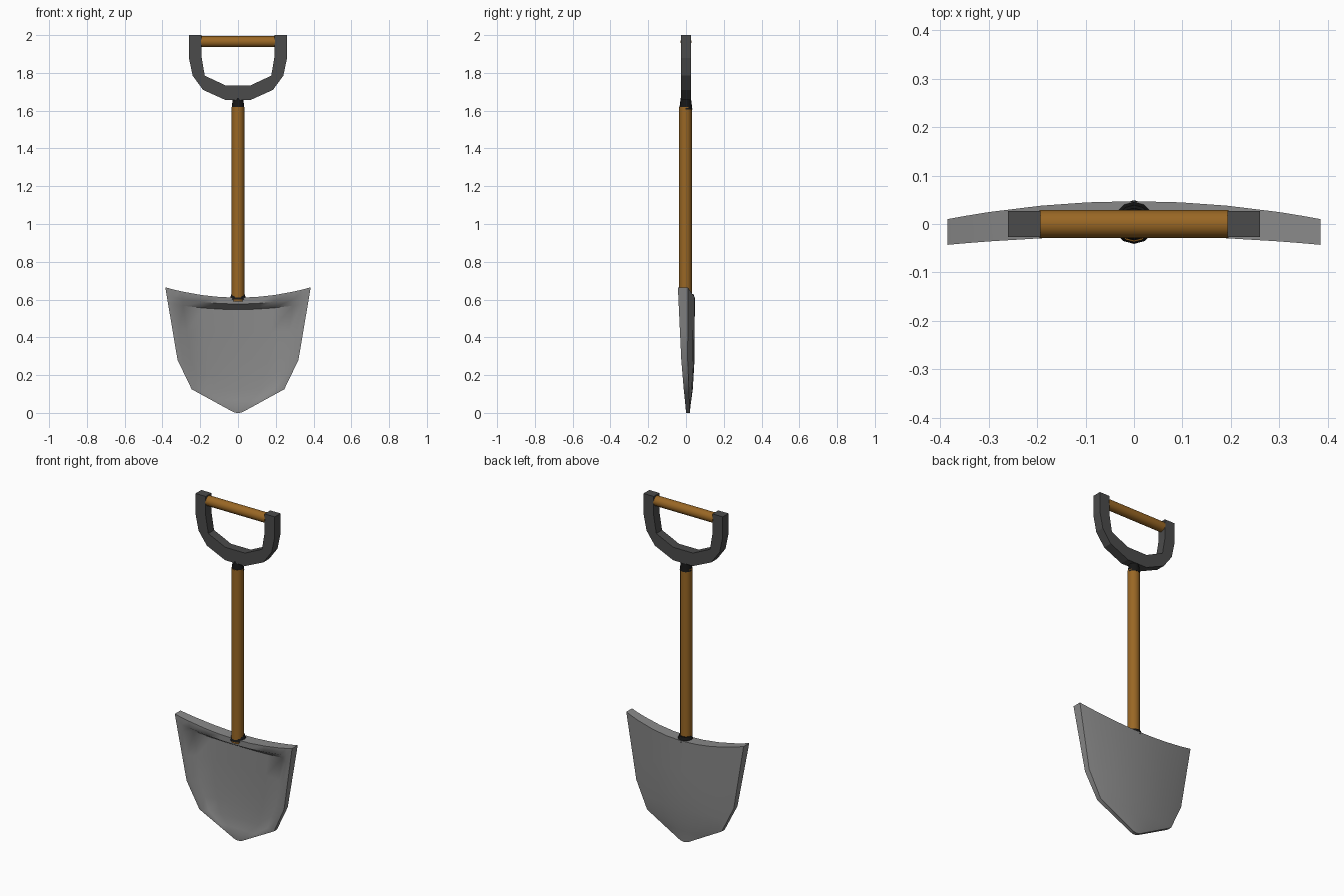
import bpy, bmesh, math
from mathutils import Matrix

if "Cube" in bpy.data.objects:
    bpy.data.objects.remove(bpy.data.objects["Cube"])


def mat(name, c):
    m = bpy.data.materials.new(name)
    m.diffuse_color = (*c, 1)
    m.use_nodes = True
    m.node_tree.nodes["Principled BSDF"].inputs["Base Color"].default_value = m.diffuse_color
    return m


STEEL = mat("grey steel", (0.25, 0.25, 0.25))
DARK = mat("dark grey", (0.07, 0.07, 0.07))
BLACK = mat("black", (0.008, 0.008, 0.008))
WOOD = mat("brown wood", (0.32, 0.135, 0.018))


def finish(bm, name, material, angle=None):
    bmesh.ops.recalc_face_normals(bm, faces=bm.faces)
    me = bpy.data.meshes.new(name)
    bm.to_mesh(me)
    bm.free()
    ob = bpy.data.objects.new(name, me)
    bpy.context.collection.objects.link(ob)
    me.materials.append(material)
    if angle:
        bpy.ops.object.select_all(action='DESELECT')
        ob.select_set(True)
        bpy.context.view_layer.objects.active = ob
        bpy.ops.object.shade_smooth_by_angle(angle=math.radians(angle))
    return ob


def cone(name, material, r1, r2, length, centre, rot=None, sides=12):
    bm = bmesh.new()
    m = Matrix.Translation(centre) @ (rot or Matrix())
    bmesh.ops.create_cone(bm, cap_ends=True, segments=sides, radius1=r1,
                          radius2=r2, depth=length, matrix=m)
    return finish(bm, name, material, 35)


# Blade: rows of half width, edge z, back y centre/edge, front y centre/edge
ROWS = [(0.035, 0.010, 0.020, 0.020, 0.000, 0.000),
        (0.245, 0.125, 0.036, 0.015, -0.012, -0.012),
        (0.320, 0.280, 0.045, 0.009, -0.020, -0.025),
        (0.385, 0.665, 0.047, 0.010, -0.025, -0.043)]
T = [0, 0.25, 0.5, 1, 1.5, 2, 2.4, 2.78, 2.88, 3]
HALF = [0, 0.25, 0.5, 0.78, 0.91, 1]
U = [-u for u in HALF[:0:-1]] + HALF


def blade_point(t, u, front):
    i = min(int(t), 2)
    f = t - i
    w, z, bc, be, fc, fe = [a + (b - a) * f for a, b in zip(ROWS[i], ROWS[i + 1])]
    sag = 0.055 * max(t - 2, 0) ** 2 + 0.01 * max(1 - 4 * t, 0)
    back = bc + (be - bc) * u * u
    y = back
    if front:
        y = fc + (fe - fc) * u * u
        if abs(u) < 0.8 and 0.4 < t < 2.8:   # scooped dish
            y = max(y, back - 0.022)
    return (w * u, y, z - sag * (1 - u * u))


bm = bmesh.new()
front = [[bm.verts.new(blade_point(t, u, True)) for u in U] for t in T]
back = [[bm.verts.new(blade_point(t, u, False)) for u in U] for t in T]
for g in (front, back):
    for r0, r1 in zip(g, g[1:]):
        for k in range(len(U) - 1):
            bm.faces.new((r0[k], r0[k + 1], r1[k + 1], r1[k]))
for row in (0, -1):
    for k in range(len(U) - 1):
        bm.faces.new((front[row][k], front[row][k + 1], back[row][k + 1], back[row][k]))
for k in (0, -1):
    for r in range(len(T) - 1):
        bm.faces.new((front[r][k], front[r + 1][k], back[r + 1][k], back[r][k]))
finish(bm, "blade", STEEL, 50)

# Shaft and its two collars
cone("shaft", WOOD, 0.034, 0.034, 1.03, (0, -0.003, 1.105))
cone("lower_collar", BLACK, 0.045, 0.035, 0.03, (0, 0.004, 0.615))
cone("upper_collar", BLACK, 0.0345, 0.027, 0.06, (0, -0.001, 1.637))

# D-shaped yoke: outer and inner outline, extruded in y
OUTER = [(0.26, 2.0), (0.26, 1.88), (0.24, 1.785), (0.185, 1.71), (0.065, 1.656)]
INNER = [(0.193, 2.0), (0.193, 1.885), (0.176, 1.785), (0.12, 1.759), (0.065, 1.733)]
outer = OUTER + [(-x, z) for x, z in OUTER[::-1]]
inner = INNER + [(-x, z) for x, z in INNER[::-1]]
bm = bmesh.new()
rings = [[bm.verts.new((p[0], y, p[1])) for p, y in
          ((o, -0.027), (o, 0.027), (i, 0.027), (i, -0.027))]
         for o, i in zip(outer, inner)]
for a, b in zip(rings, rings[1:]):
    for k in range(4):
        n = (k + 1) % 4
        bm.faces.new((a[k], a[n], b[n], b[k]))
bm.faces.new(rings[0])
bm.faces.new(rings[-1])
finish(bm, "yoke", DARK)

# Grip bar
cone("grip", WOOD, 0.029, 0.029, 0.39, (0, 0, 1.965),
     Matrix.Rotation(math.pi / 2, 4, 'Y'), 16)
